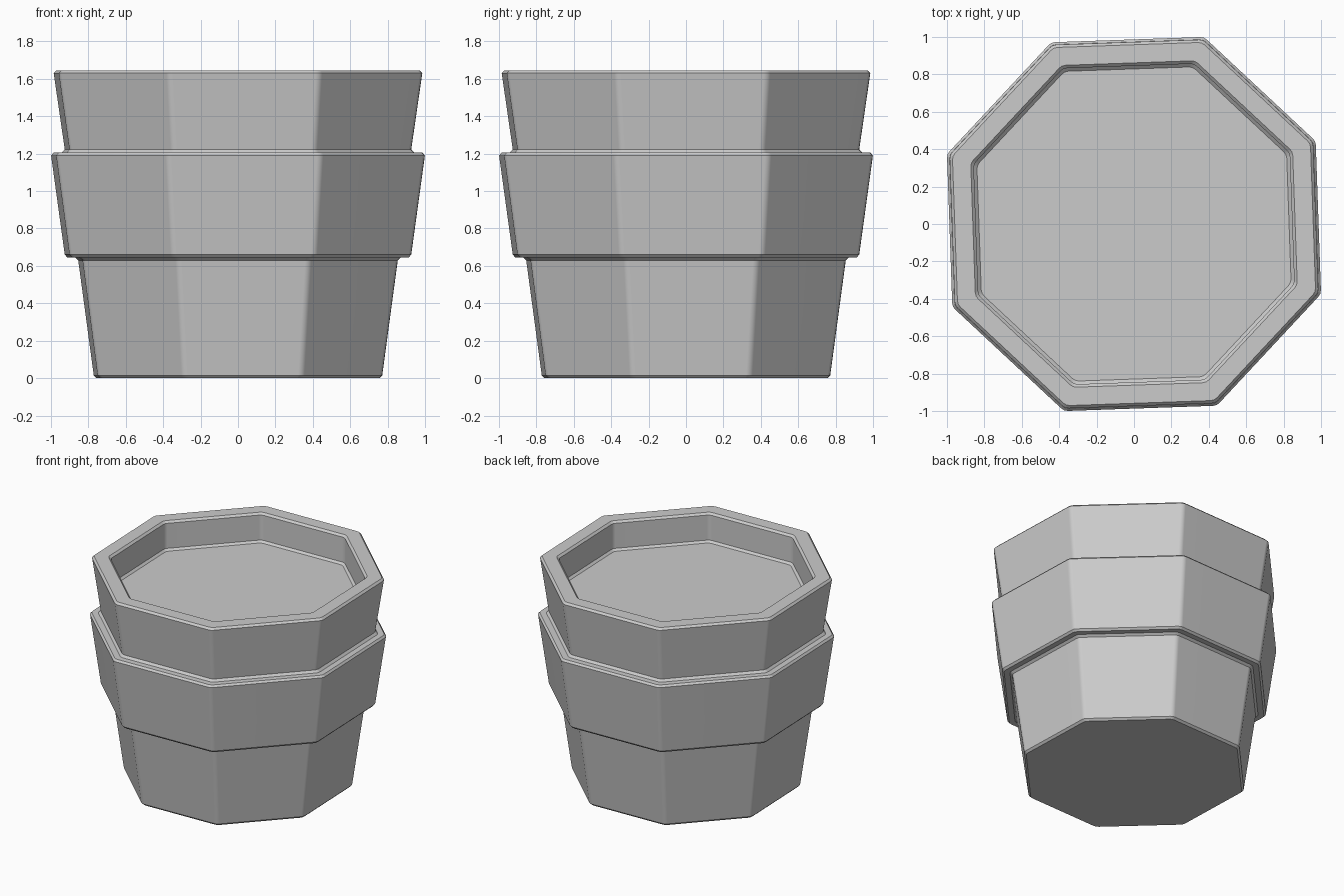
import bpy
import bmesh
from math import cos, sin, radians

cube = bpy.data.objects.get("Cube")
if cube:
    bpy.data.objects.remove(cube, do_unlink=True)

SIDES = 8
TWIST = radians(24.5)      # direction of the first corner
ROUND = 0.02               # how far each corner is softened along its sides

grey = bpy.data.materials.new("plain_grey")
grey.use_nodes = True
colour = (0.6, 0.6, 0.6, 1)
grey.diffuse_color = colour
grey.node_tree.nodes["Principled BSDF"].inputs["Base Color"].default_value = colour


def octagon(extent, z):
    """Octagon with rounded corners; extent is its reach along x and y."""
    radius = extent / cos(radians(20.5))
    step = radians(360 / SIDES)
    tuck = ROUND / cos(step / 2)           # fillet centre inset direction
    fillet = ROUND / (sin(step / 2) / cos(step / 2))
    centre = radius - fillet / cos(step / 2)
    points = []
    for i in range(SIDES):
        a = TWIST + i * step
        for t in (-0.5, 0, 0.5):
            b = a + t * step
            points.append((centre * cos(a) + fillet * cos(b),
                           centre * sin(a) + fillet * sin(b), z))
    return points


def faceted_part(name, profile, cap_first=False, cap_last=False):
    """Sweep a profile of (extent, height) around the octagon."""
    bm = bmesh.new()
    rings = [[bm.verts.new(p) for p in octagon(e, z)] for e, z in profile]
    n = len(rings[0])
    for low, high in zip(rings, rings[1:]):
        for i in range(n):
            j = (i + 1) % n
            bm.faces.new((low[i], low[j], high[j], high[i]))
    if cap_first:
        bm.faces.new(rings[0][::-1])
    if cap_last:
        bm.faces.new(rings[-1])
    mesh = bpy.data.meshes.new(name)
    bm.to_mesh(mesh)
    bm.free()
    mesh.materials.append(grey)
    obj = bpy.data.objects.new(name, mesh)
    bpy.context.collection.objects.link(obj)
    bpy.ops.object.select_all(action="DESELECT")
    obj.select_set(True)
    bpy.context.view_layer.objects.active = obj
    bpy.ops.object.shade_smooth_by_angle(angle=radians(30))
    # Keep the broad sides flat and blend only at the corners
    weighted = obj.modifiers.new("flat_sides", "WEIGHTED_NORMAL")
    weighted.keep_sharp = True
    return obj


# Tapered foot, flaring into the underside of the collar
faceted_part("lower_body", [(0.757, 0), (0.772, 0.015), (0.855, 0.63),
                            (0.872, 0.645)], cap_first=True)

# Wider band around the middle, with chamfered edges
faceted_part("collar", [(0.872, 0.645), (0.913, 0.645), (0.927, 0.66),
                        (1.0, 1.19), (0.987, 1.205), (0.943, 1.205)])

# Upper wall, rim and the shallow recess with its floor
faceted_part("upper_rim", [(0.943, 1.205), (0.927, 1.222), (0.986, 1.63),
                           (0.971, 1.645), (0.873, 1.645), (0.857, 1.63),
                           (0.857, 1.435), (0.84, 1.42)], cap_last=True)
